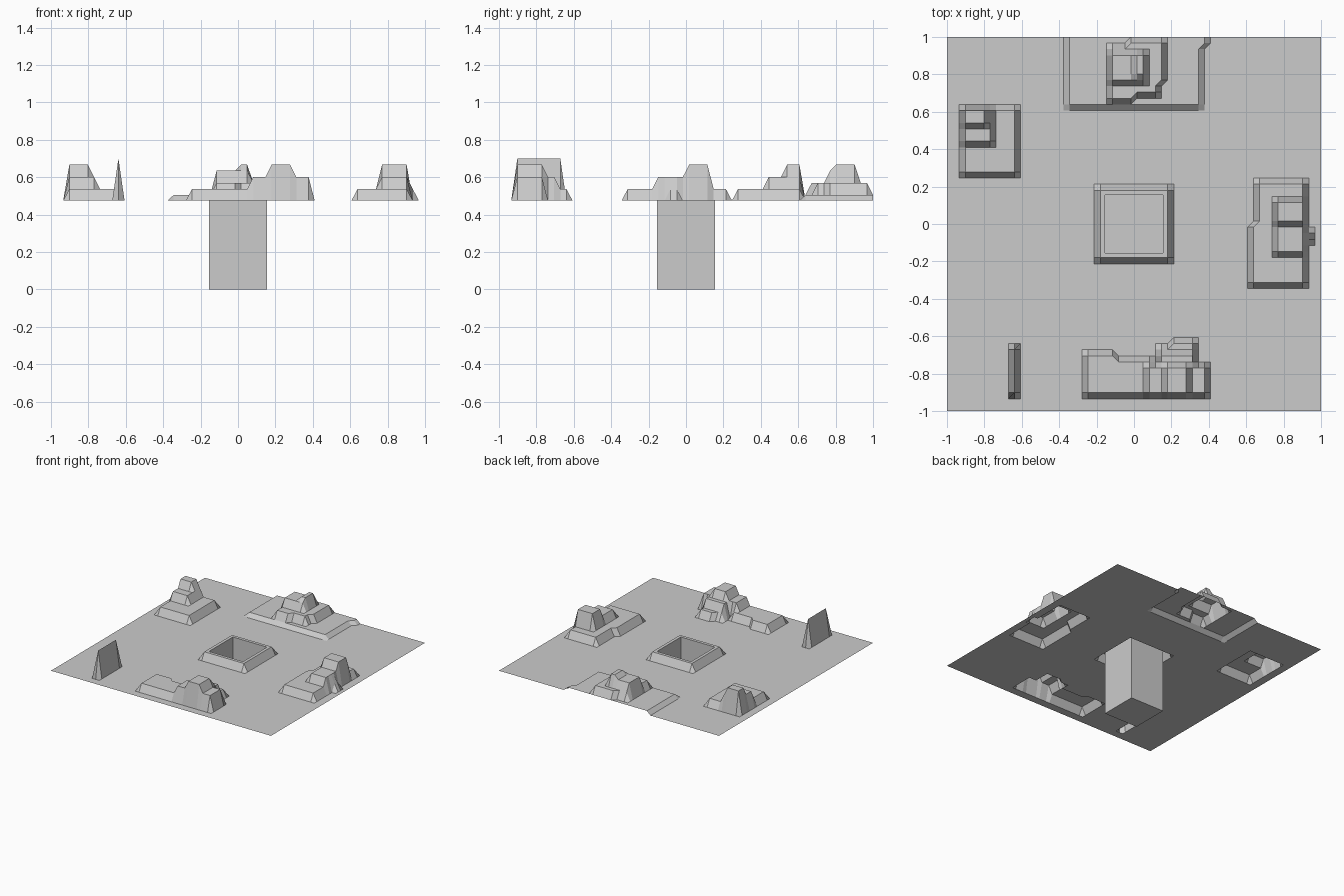
import bpy, bmesh
from math import radians

if "Cube" in bpy.data.objects:
    bpy.data.objects.remove(bpy.data.objects["Cube"])

N = 61                 # terrain cells per side
GROUND = 0.475         # height of the flat ground
STEP = 2 / N
L1, L2, L3 = 0.537, 0.602, 0.667   # terrace levels

heights = [[GROUND] * (N + 1) for _ in range(N + 1)]


def idx(v):
    return max(0, min(N, round((v + 1) / STEP)))


def terrace(x0, x1, y0, y1, z):
    """Raise a rectangle of terrain points; its sides slope over one cell."""
    for i in range(idx(x0), idx(x1) + 1):
        for j in range(idx(y0), idx(y1) + 1):
            heights[i][j] = max(heights[i][j], z)


def add_object(name, bm):
    me = bpy.data.meshes.new(name)
    bm.to_mesh(me)
    bm.free()
    ob = bpy.data.objects.new(name, me)
    bpy.context.collection.objects.link(ob)
    return ob


# rim around the pit
terrace(-0.18, 0.18, -0.18, 0.18, L1)

# front hill: low wing, ridged block, rear steps
terrace(-0.25, 0.09, -0.90, -0.735, L1)
terrace(-0.25, -0.13, -0.90, -0.705, L1)
terrace(0.09, 0.375, -0.90, -0.77, L2)
terrace(0.18, 0.28, -0.90, -0.77, L3)
terrace(0.15, 0.31, -0.77, -0.67, L1)
terrace(0.215, 0.31, -0.77, -0.64, L1)
terrace(0.15, 0.31, -0.77, -0.705, L2)

# thin blade, front left
terrace(-0.64, -0.64, -0.90, -0.67, 0.70)

# left hill: three nested steps
terrace(-0.90, -0.64, 0.28, 0.607, L1)
terrace(-0.90, -0.77, 0.44, 0.607, L2)
terrace(-0.90, -0.803, 0.54, 0.607, L3)

# right hill with side bump
terrace(0.64, 0.90, -0.31, -0.016, L1)
terrace(0.672, 0.90, -0.31, 0.213, L1)
terrace(0.77, 0.90, -0.148, 0.115, L2)
terrace(0.77, 0.90, 0.016, 0.115, L3)
terrace(0.934, 0.934, -0.08, -0.05, L1)

# back hill, cut off by the terrain edge
terrace(-0.344, 0.344, 0.64, 1.0, 0.505)
terrace(0.344, 0.377, 0.967, 1.0, 0.505)
terrace(-0.13, -0.03, 0.672, 0.934, 0.57)
terrace(-0.03, 0.13, 0.705, 0.967, 0.57)
terrace(0.13, 0.15, 0.77, 0.967, 0.57)
terrace(-0.11, 0.05, 0.77, 0.90, 0.635)
terrace(0.016, 0.05, 0.803, 0.90, L3)

# terrain sheet with an opening over the pit
bm = bmesh.new()
verts = [[bm.verts.new((i * STEP - 1, j * STEP - 1, heights[i][j]))
          for j in range(N + 1)] for i in range(N + 1)]
lo, hi = idx(-0.18), idx(0.18)
for i in range(N):
    for j in range(N):
        if not (lo <= i < hi and lo <= j < hi):
            bm.faces.new((verts[i][j], verts[i + 1][j],
                          verts[i + 1][j + 1], verts[i][j + 1]))
bmesh.ops.delete(bm, geom=[v for v in bm.verts if not v.link_faces], context='VERTS')
bmesh.ops.dissolve_limit(bm, angle_limit=radians(1), verts=bm.verts[:], edges=bm.edges[:])
bmesh.ops.triangulate(bm, faces=[f for f in bm.faces if len(f.verts) > 4])
add_object("terrain", bm)

# square pit: rim lip, walls and floor
bm = bmesh.new()
edge = hi * STEP - 1
loops = [[bm.verts.new((sx * r, sy * r, z))
          for sx, sy in ((-1, -1), (1, -1), (1, 1), (-1, 1))]
         for r, z in ((edge, L1), (0.155, L1), (0.155, 0))]
for a, b in zip(loops, loops[1:]):
    for k in range(4):
        m = (k + 1) % 4
        bm.faces.new((a[k], a[m], b[m], b[k]))
bm.faces.new(loops[-1])
add_object("pit", bm)
